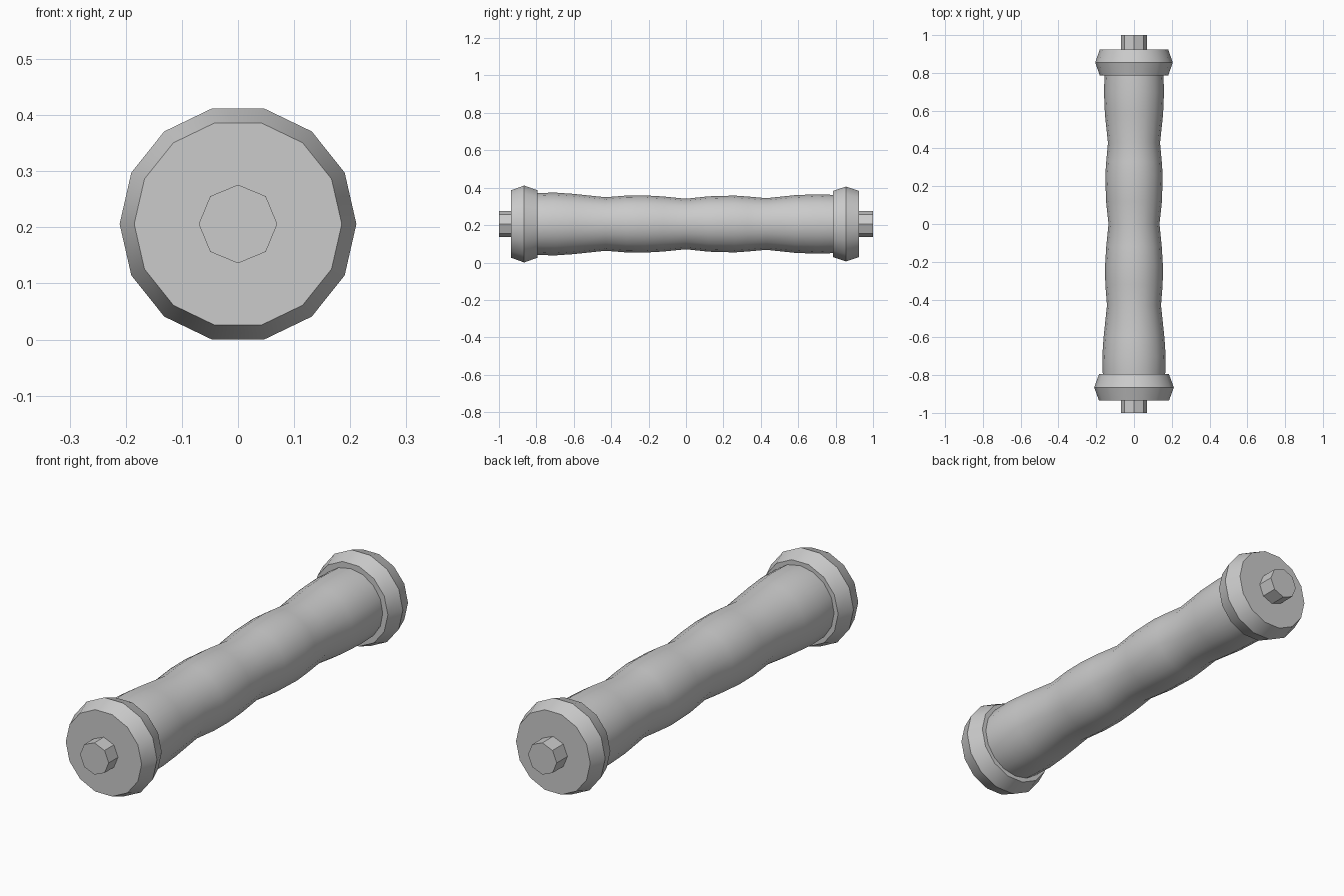
import bpy, bmesh, math

if "Cube" in bpy.data.objects:
    bpy.data.objects.remove(bpy.data.objects["Cube"])

CZ = 0.206  # height of the long axis

grey = bpy.data.materials.new("light_grey")
grey.diffuse_color = (0.6, 0.6, 0.6, 1)
grey.use_nodes = True
grey.node_tree.nodes["Principled BSDF"].inputs["Base Color"].default_value = grey.diffuse_color


def lathe(name, profile, sides, turn=0.0):
    """Capped solid around the y axis from (y, radius) pairs."""
    bm = bmesh.new()
    rings = []
    for y, r in profile:
        angles = [turn + math.tau * i / sides for i in range(sides)]
        rings.append([bm.verts.new((r * math.cos(a), y, CZ + r * math.sin(a)))
                      for a in angles])
    for a, b in zip(rings, rings[1:]):
        for i in range(sides):
            j = (i + 1) % sides
            bm.faces.new((a[i], a[j], b[j], b[i]))
    bm.faces.new(rings[0])
    bm.faces.new(rings[-1])
    bmesh.ops.recalc_face_normals(bm, faces=bm.faces)
    mesh = bpy.data.meshes.new(name)
    bm.to_mesh(mesh)
    bm.free()
    mesh.materials.append(grey)
    obj = bpy.data.objects.new(name, mesh)
    bpy.context.collection.objects.link(obj)
    bpy.ops.object.select_all(action='DESELECT')
    obj.select_set(True)
    bpy.context.view_layer.objects.active = obj
    bpy.ops.object.shade_smooth_by_angle(angle=math.radians(30))
    return obj


# Wavy grip with four swells
lathe("grip", [(-0.83, 0.163), (-0.78, 0.166), (-0.70, 0.168), (-0.60, 0.161),
               (-0.43, 0.143), (-0.32, 0.152), (-0.22, 0.153), (-0.12, 0.147),
               (0.0, 0.135), (0.12, 0.148), (0.26, 0.152), (0.33, 0.147),
               (0.43, 0.138), (0.58, 0.154), (0.70, 0.159), (0.78, 0.156),
               (0.83, 0.155)], 16)

# Bevelled collars at both ends
for name, y, rim, ridge in (("front_collar", -0.865, 0.185, 0.211),
                            ("back_collar", 0.855, 0.181, 0.205)):
    lathe(name, [(y - 0.07, rim), (y, ridge), (y + 0.07, rim)], 14)

# Octagonal pegs sticking out of the collars
lathe("front_peg", [(-1.0, 0.07), (-0.9, 0.07)], 8)
lathe("back_peg", [(0.9, 0.07), (1.0, 0.07)], 8)
